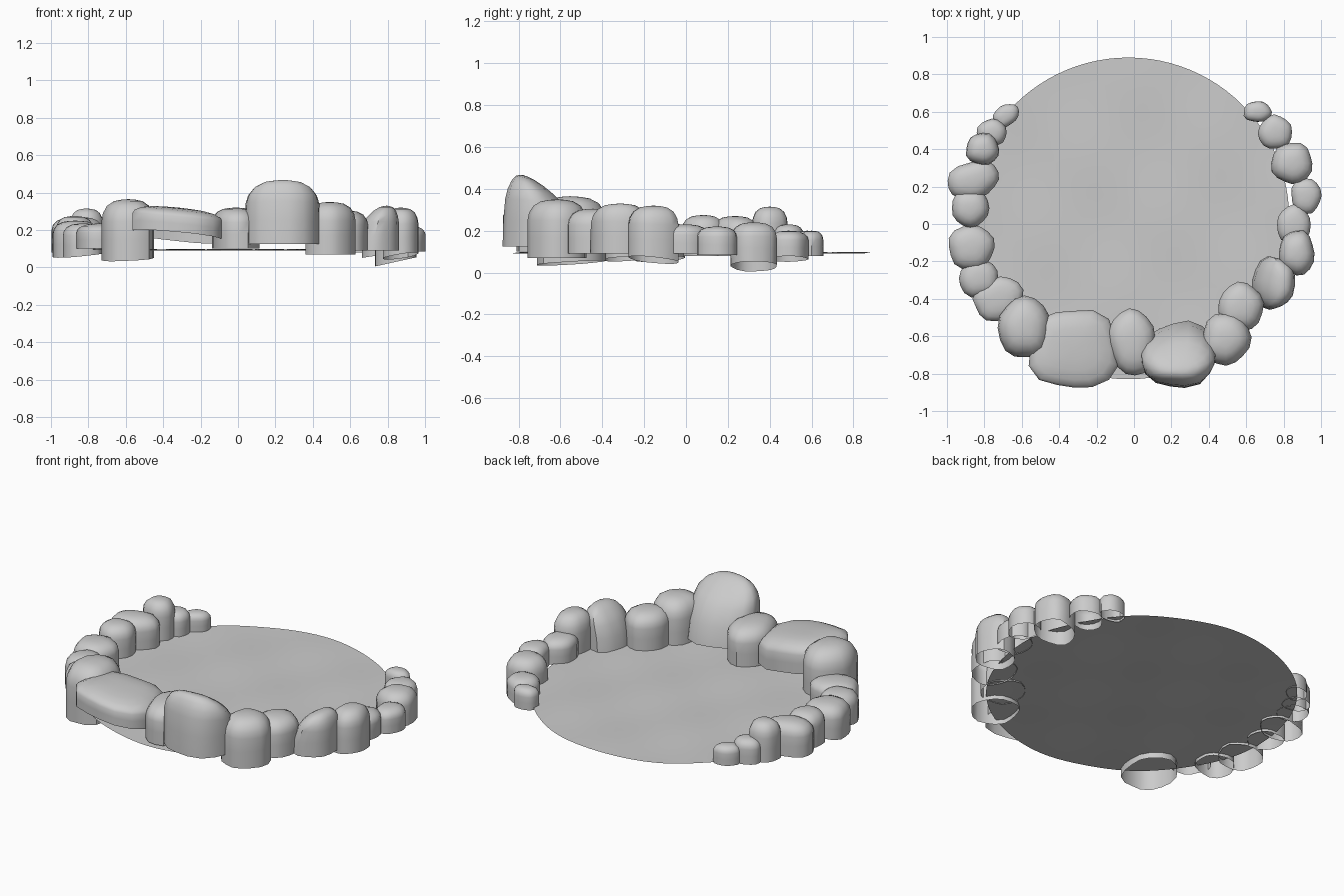
import bpy, bmesh, math, random

if "Cube" in bpy.data.objects:
    bpy.data.objects.remove(bpy.data.objects["Cube"])

random.seed(7)
SEG = 16
# stone section: (outline scale, height fraction)
PROFILE = [(1, 0), (1, .35), (1, .64), (.95, .77), (.8, .89), (.55, .965), (.28, .99)]


def finish(name, bm, angle):
    me = bpy.data.meshes.new(name)
    bm.to_mesh(me)
    bm.free()
    ob = bpy.data.objects.new(name, me)
    bpy.context.collection.objects.link(ob)
    bpy.ops.object.select_all(action='DESELECT')
    ob.select_set(True)
    bpy.context.view_layer.objects.active = ob
    bpy.ops.object.shade_smooth_by_angle(angle=math.radians(angle))
    return ob


def stone(name, x, y, rx, ry, zb, zt, rot=0, power=2.2, lean=(0, 0), taper=(0, 0),
          low=(0, 0), top=(0, 0)):
    """Open-bottomed cobble: irregular outline, upright wall, domed crown.
    lean shifts and taper narrows the crown; low/top slope the underside and crown."""
    bm = bmesh.new()
    p1, p2 = random.uniform(0, 6.28), random.uniform(0, 6.28)
    c, s = math.cos(math.radians(rot)), math.sin(math.radians(rot))
    outline = []
    for i in range(SEG):
        a = math.tau * i / SEG
        ca, sa = math.cos(a), math.sin(a)
        r = (abs(ca) ** power + abs(sa) ** power) ** (-1 / power)
        r *= 1 + .03 * math.sin(3 * a + p1) + .03 * math.sin(5 * a + p2)
        u, v = rx * r * ca, ry * r * sa
        outline.append((u * c - v * s, u * s + v * c))

    def point(u, v, k, f):
        g = f * f
        px = u * k * (1 - taper[0] * g) + lean[0] * g
        py = v * k * (1 - taper[1] * g) + lean[1] * g
        z0 = zb + low[0] * u * k + low[1] * v * k
        z1 = zt + top[0] * u * k + top[1] * v * k
        return bm.verts.new((x + px, y + py, z0 + (z1 - z0) * f))

    rings = [[point(u, v, k, f) for u, v in outline] for k, f in PROFILE]
    tip = point(0, 0, 0, 1)
    for lo, hi in zip(rings, rings[1:]):
        for i in range(SEG):
            j = (i + 1) % SEG
            bm.faces.new((lo[i], lo[j], hi[j], hi[i]))
    for i in range(SEG):
        bm.faces.new((rings[-1][i], rings[-1][(i + 1) % SEG], tip))
    finish(name, bm, 40)


# Gently rippled round surface
bm = bmesh.new()
N, R, CX, CY = 96, .86, -.03, .03
height = lambda px, py: .094 + .004 * math.sin(9 * px + 2 * py) * math.cos(8 * py - px)
mid = bm.verts.new((CX, CY, height(CX, CY)))
prev = None
for k in range(1, 15):
    ring = []
    for i in range(N):
        a = math.tau * i / N
        px, py = CX + R * k / 14 * math.cos(a), CY + R * k / 14 * math.sin(a)
        ring.append(bm.verts.new((px, py, height(px, py))))
    for i in range(N):
        j = (i + 1) % N
        if prev:
            bm.faces.new((prev[i], ring[i], ring[j], prev[j]))
        else:
            bm.faces.new((mid, ring[i], ring[j]))
    prev = ring
finish("pool_surface", bm, 60)

# Left row, back to front: x, y, rx, ry, bottom, top
left_row = [
    (-.685, .58, .075, .055, .09, .20),
    (-.76, .49, .08, .07, .09, .23),
    (-.81, .40, .088, .085, .09, .315),
    (-.86, .235, .14, .10, .08, .27),
    (-.875, .085, .10, .10, .08, .275),
    (-.87, -.125, .122, .12, .065, .25),
    (-.83, -.29, .105, .105, .065, .235),
    (-.725, -.40, .135, .115, .10, .235),
]
left_opts = {0: dict(rot=35), 3: dict(rot=18), 5: dict(low=(.1, .05)),
             6: dict(low=(.1, .05)), 7: dict(rot=20)}
for i, row in enumerate(left_row):
    stone(f"left_stone_{i + 1}", *row, **left_opts.get(i, {}))

# Large front stones
stone("front_stone_corner", -.585, -.555, .14, .165, .045, .365, low=(.05, .06))
stone("front_stone_slab", -.32, -.67, .235, .205, .165, .32,
      power=3, low=(-.1, -.12), top=(-.1, 0))
stone("front_stone_wedge", -.01, -.63, .125, .18, .10, .32, power=2, rot=5)
stone("front_stone_tall", .24, -.70, .205, .175, .125, .465,
      lean=(0, -.075), taper=(.1, .6), top=(0, -.1), rot=10)

# Right row, front to back
right_row = [
    (.49, -.615, .13, .14, .07, .35),
    (.57, -.445, .12, .13, .09, .305),
    (.745, -.315, .115, .14, .09, .33),
    (.87, -.155, .095, .12, .06, .32),
    (.855, -.005, .09, .105, .09, .23),
    (.92, .15, .08, .095, .085, .22),
    (.845, .325, .11, .11, .03, .24),
    (.755, .49, .09, .09, .065, .20),
    (.66, .60, .075, .055, .08, .20),
]
right_opts = {0: dict(rot=-20), 1: dict(rot=-15),
              2: dict(lean=(.05, 0), taper=(.45, .1), rot=-8),
              3: dict(low=(.15, -.1)), 6: dict(low=(.22, 0)), 7: dict(low=(.15, 0), rot=-20)}
for i, row in enumerate(right_row):
    stone(f"right_stone_{i + 1}", *row, **right_opts.get(i, {}))
